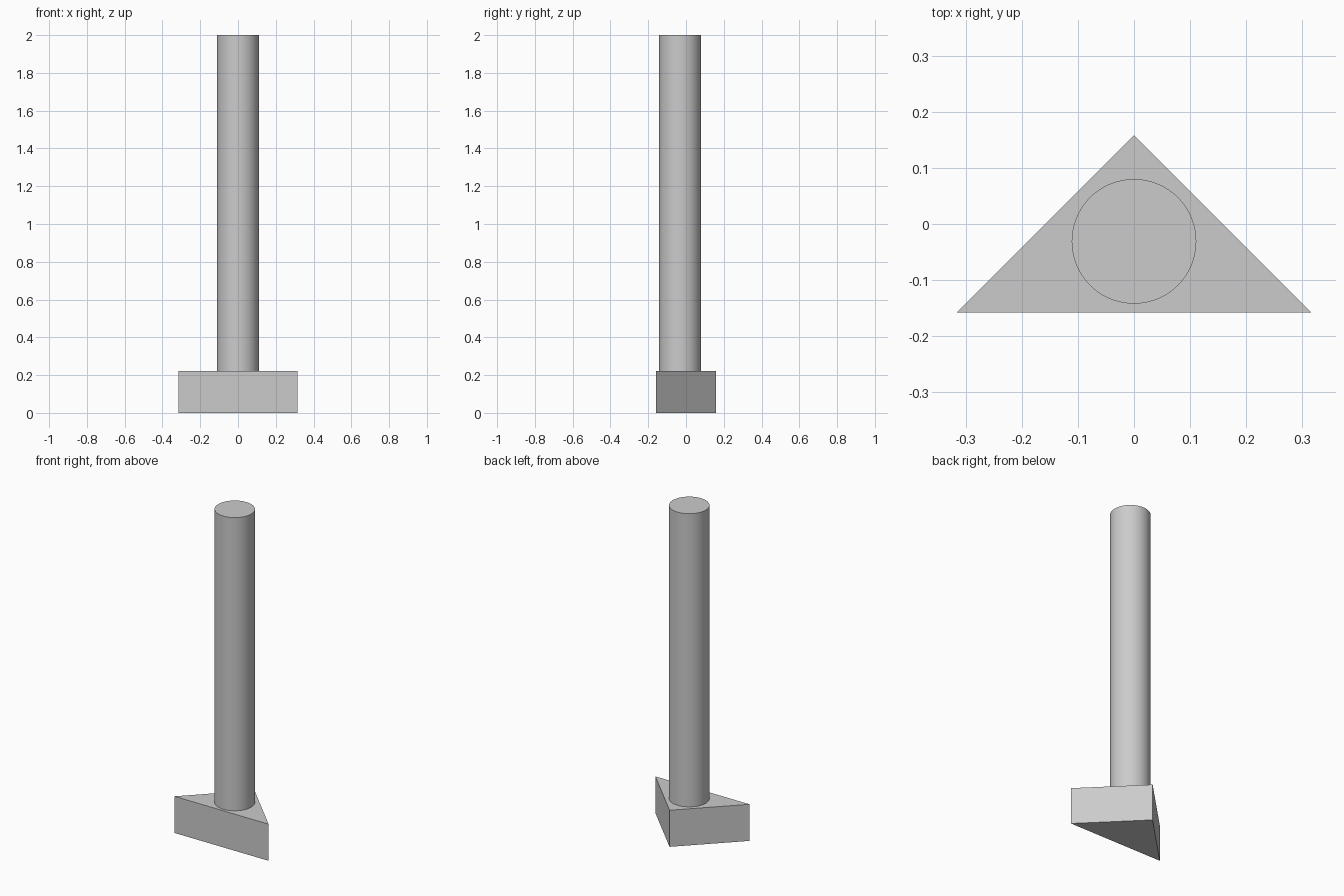
import bpy
import bmesh
import math

cube = bpy.data.objects.get("Cube")
if cube:
    bpy.data.objects.remove(cube, do_unlink=True)

BASE_HEIGHT = 0.222
HALF_DEPTH = 0.158
POST_RADIUS = 0.111

grey = bpy.data.materials.new("light_grey")
grey.use_nodes = True
grey.diffuse_color = (0.6, 0.6, 0.6, 1)
grey.node_tree.nodes["Principled BSDF"].inputs["Base Color"].default_value = (0.6, 0.6, 0.6, 1)

# Triangular base: a right-angled prism with its apex at the back
bm = bmesh.new()
outline = [(-2 * HALF_DEPTH, -HALF_DEPTH), (2 * HALF_DEPTH, -HALF_DEPTH), (0, HALF_DEPTH)]
face = bm.faces.new([bm.verts.new((x, y, 0)) for x, y in outline])
extruded = bmesh.ops.extrude_face_region(bm, geom=[face], use_keep_orig=True)
top = [v for v in extruded["geom"] if isinstance(v, bmesh.types.BMVert)]
bmesh.ops.translate(bm, verts=top, vec=(0, 0, BASE_HEIGHT))
bmesh.ops.recalc_face_normals(bm, faces=bm.faces)
mesh = bpy.data.meshes.new("triangular_base")
bm.to_mesh(mesh)
bm.free()
base = bpy.data.objects.new("triangular_base", mesh)
bpy.context.collection.objects.link(base)
base.data.materials.append(grey)

# Round post standing on the base
post_height = 2 - BASE_HEIGHT
bpy.ops.mesh.primitive_cylinder_add(
    vertices=96, radius=POST_RADIUS, depth=post_height,
    location=(0, -0.031, BASE_HEIGHT + post_height / 2))
post = bpy.context.object
post.name = "round_post"
post.data.materials.append(grey)
bpy.ops.object.shade_smooth_by_angle(angle=math.radians(30))
